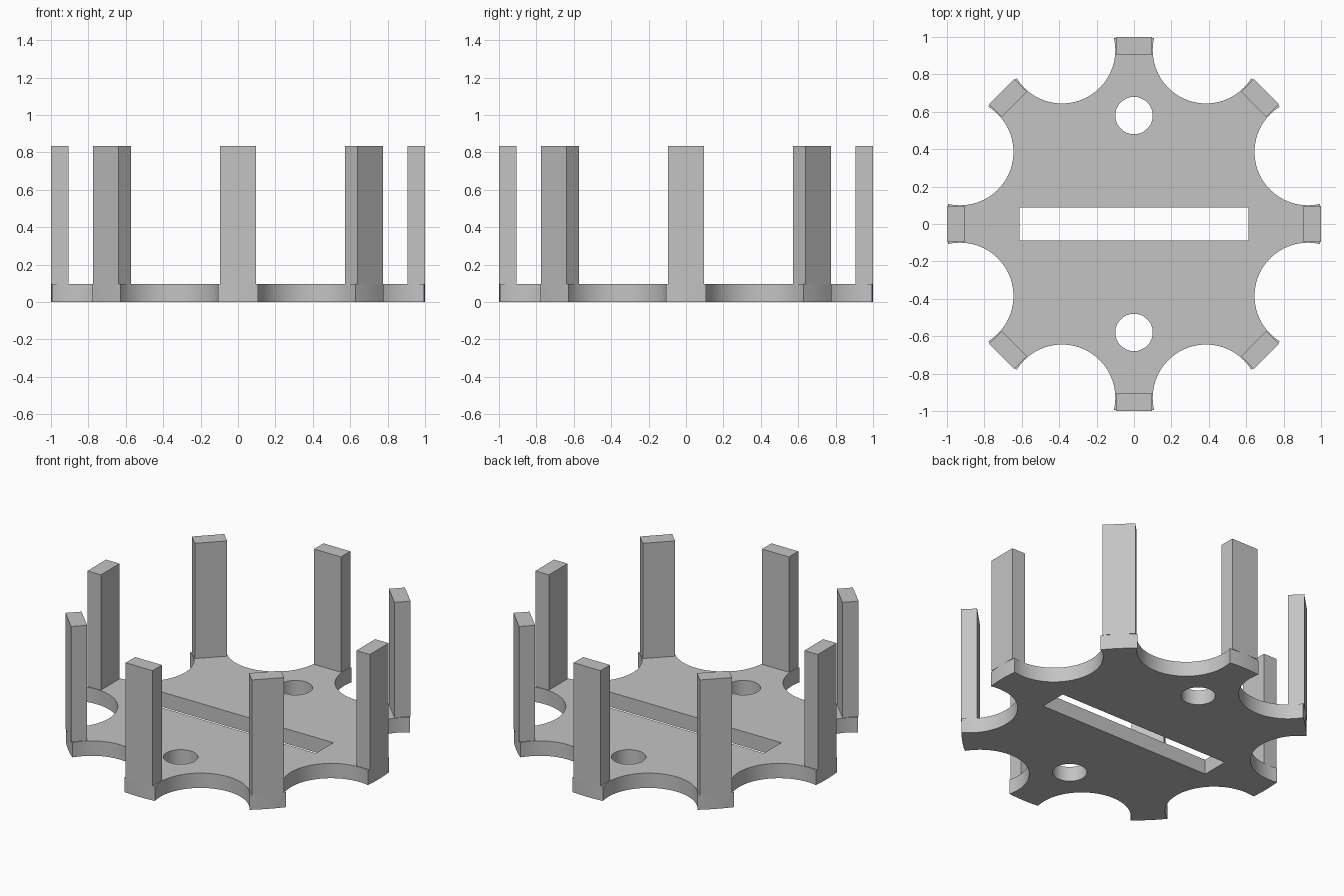
import bpy, bmesh
from math import pi, sin, cos, acos, atan2
from mathutils import Matrix, Vector

cube = bpy.data.objects.get("Cube")
if cube:
    bpy.data.objects.remove(cube, do_unlink=True)

ARMS = 8
STEP = 2 * pi / ARMS
BASE_H = 0.095
TOP = 0.833

grey = bpy.data.materials.new("plain grey")
grey.use_nodes = True
colour = (0.55, 0.55, 0.55, 1)
grey.diffuse_color = colour
grey.node_tree.nodes["Principled BSDF"].inputs["Base Color"].default_value = colour


def arc(cx, cy, r, a0, a1, n):
    """Points along an arc, both ends included."""
    return [(cx + r * cos(a0 + (a1 - a0) * i / n),
             cy + r * sin(a0 + (a1 - a0) * i / n)) for i in range(n + 1)]


def add_loop(curve, points):
    spline = curve.splines.new('POLY')
    spline.points.add(len(points) - 1)
    for p, (x, y) in zip(spline.points, points):
        p.co = (x, y, 0, 1)
    spline.use_cyclic_u = True


# Base outline: rounded arm tips joined by scooped bays
bay_dist, bay_r = 1.006, 0.285
half = acos((1 + bay_dist ** 2 - bay_r ** 2) / (2 * bay_dist))
open_angle = atan2(sin(half), cos(half) - bay_dist)
tip = STEP / 2 - half
outline = []
for i in range(ARMS):
    a = i * STEP
    m = a + STEP / 2
    outline += arc(0, 0, 1, a - tip, a + tip, 6)[:-1]
    outline += arc(bay_dist * cos(m), bay_dist * sin(m), bay_r,
                   m + 2 * pi - open_angle, m + open_angle, 40)[:-1]

# Base plate with two round holes and a long slot
curve = bpy.data.curves.new("base_plate", 'CURVE')
curve.dimensions = '2D'
curve.fill_mode = 'BOTH'
curve.extrude = BASE_H / 2
add_loop(curve, outline)
for y in (-0.58, 0.58):
    add_loop(curve, arc(0, y, 0.1, 0, 2 * pi, 48)[:-1])
sx, sy = 0.613, 0.088
add_loop(curve, [(-sx, -sy), (sx, -sy), (sx, sy), (-sx, sy)])
base = bpy.data.objects.new("base_plate", curve)
bpy.context.collection.objects.link(base)
bpy.ops.object.select_all(action='DESELECT')
base.select_set(True)
bpy.context.view_layer.objects.active = base
bpy.ops.object.convert(target='MESH')
base = bpy.context.object

bm = bmesh.new()
bm.from_mesh(base.data)
bmesh.ops.remove_doubles(bm, verts=bm.verts, dist=0.0005)
bmesh.ops.translate(bm, verts=bm.verts, vec=(0, 0, BASE_H / 2))
bmesh.ops.recalc_face_normals(bm, faces=bm.faces)
bm.to_mesh(base.data)
bm.free()
base.data.materials.clear()
base.data.materials.append(grey)
bpy.ops.object.shade_smooth_by_angle()

# Upright posts, one on each arm tip
inner, outer, width = 0.905, 1.0, 0.19
for i in range(ARMS):
    mesh = bpy.data.meshes.new("post")
    bm = bmesh.new()
    place = (Matrix.Rotation(i * STEP, 4, 'Z')
             @ Matrix.Translation(((inner + outer) / 2, 0, (BASE_H + TOP) / 2))
             @ Matrix.Diagonal(Vector((outer - inner, width, TOP - BASE_H, 1))))
    bmesh.ops.create_cube(bm, size=1, matrix=place)
    bm.to_mesh(mesh)
    bm.free()
    mesh.materials.append(grey)
    post = bpy.data.objects.new(f"post_{i + 1}", mesh)
    bpy.context.collection.objects.link(post)
